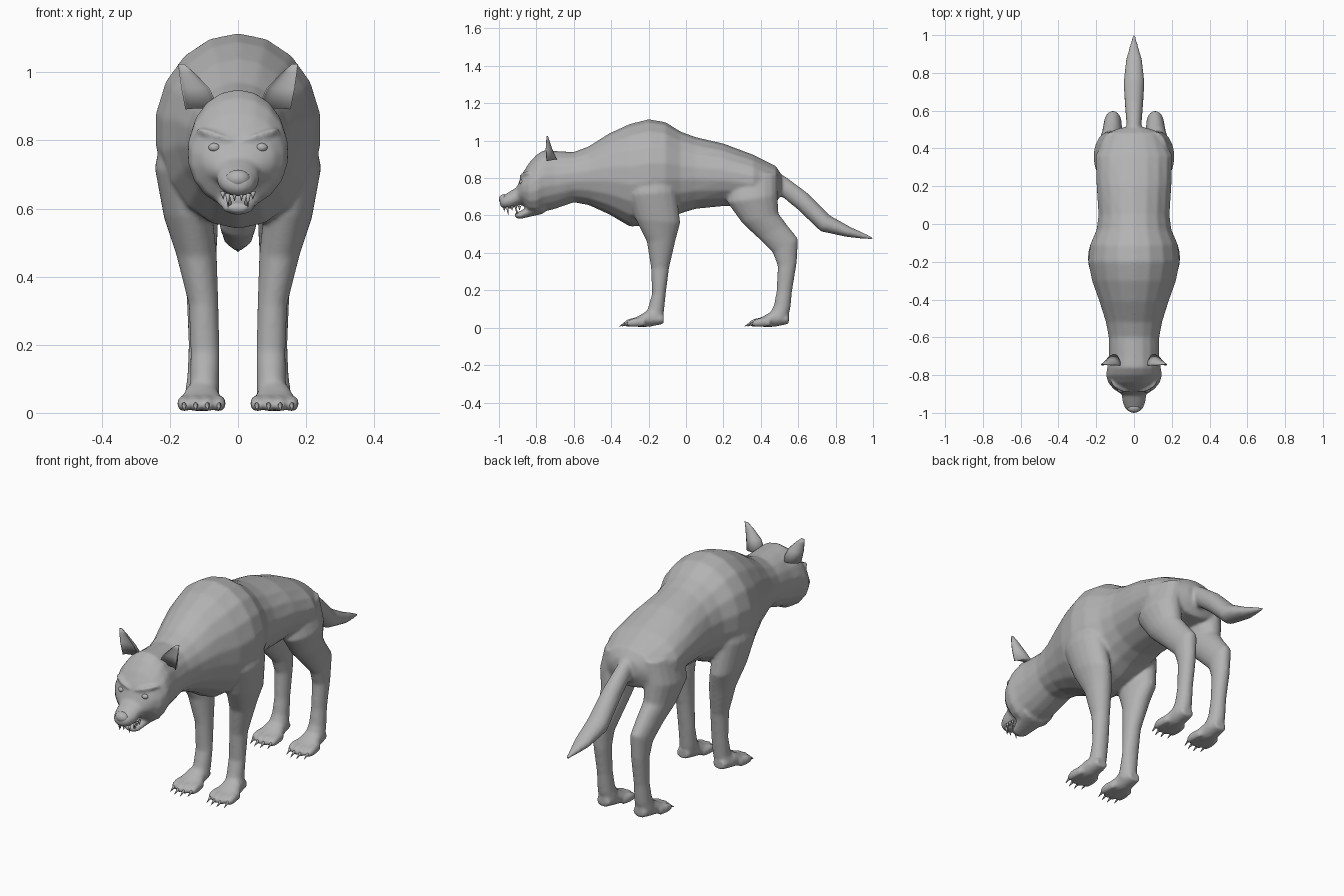
import bpy
import bmesh
import math
from mathutils import Vector

cube = bpy.data.objects.get("Cube")
if cube:
    bpy.data.objects.remove(cube, do_unlink=True)

# One colour for the whole animal
fur = bpy.data.materials.new("grey fur")
fur.use_nodes = True
fur.diffuse_color = (0.45, 0.45, 0.45, 1)
fur.node_tree.nodes["Principled BSDF"].inputs["Base Color"].default_value = fur.diffuse_color


def finish(name, bm):
    bmesh.ops.recalc_face_normals(bm, faces=bm.faces)
    mesh = bpy.data.meshes.new(name)
    bm.to_mesh(mesh)
    bm.free()
    mesh.materials.append(fur)
    mesh.shade_smooth()
    obj = bpy.data.objects.new(name, mesh)
    bpy.context.collection.objects.link(obj)
    return obj


def loft(name, stations, side=1, shift=(0, 0, 0), sides=18, cup=0):
    """Oval rings between two side-profile points: y, z, y, z, centre x, half width."""
    bm = bmesh.new()
    rings = []
    for y1, z1, y2, z2, x, width in stations:
        first, second = Vector((x, y1, z1)), Vector((x, y2, z2))
        centre, reach = (first + second) / 2, (first - second) / 2
        ring = []
        for i in range(sides):
            angle = math.tau * i / sides
            depth = math.cos(angle)
            if cup and depth > 0:
                depth *= -cup
            point = centre + reach * depth + Vector((width * math.sin(angle), 0, 0)) + Vector(shift)
            point.x *= side
            ring.append(bm.verts.new(point))
        rings.append(ring)
    for lower, upper in zip(rings, rings[1:]):
        for i in range(sides):
            j = (i + 1) % sides
            bm.faces.new((lower[i], lower[j], upper[j], upper[i]))
    bm.faces.new(rings[0])
    bm.faces.new(rings[-1])
    return finish(name, bm)


def upright(rows, x=0):
    """Expand y, top, bottom, half width into full stations."""
    return [(y, top, y, bottom, x, width) for y, top, bottom, width in rows]


def ball(name, centre, size):
    bm = bmesh.new()
    bmesh.ops.create_uvsphere(bm, u_segments=16, v_segments=10, radius=1)
    for v in bm.verts:
        v.co = Vector(centre) + Vector(a * b for a, b in zip(v.co, size))
    return finish(name, bm)


def spike(name, base, tip, radius):
    base, tip = Vector(base), Vector(tip)
    bm = bmesh.new()
    bmesh.ops.create_cone(bm, cap_ends=True, segments=8, radius1=radius,
                          radius2=radius * 0.1, depth=(tip - base).length)
    turn = (tip - base).to_track_quat("Z", "Y")
    for v in bm.verts:
        v.co = turn @ v.co + (base + tip) / 2
    return finish(name, bm)


# Torso, neck and skull in one run from rump to brow
torso = upright([
    (.51, .82, .72, .07), (.48, .865, .66, .15), (.36, .925, .655, .205),
    (.2, .985, .65, .2), (.05, 1.02, .635, .19), (-.03, 1.05, .61, .2),
    (-.11, 1.1, .57, .235), (-.2, 1.115, .545, .245), (-.3, 1.09, .54, .225),
    (-.41, 1.04, .605, .185), (-.52, .97, .655, .15), (-.6, .94, .67, .135),
    (-.7, .945, .635, .135), (-.76, .95, .62, .143), (-.8, .925, .6, .15),
    (-.84, .88, .61, .138), (-.875, .825, .66, .108), (-.905, .75, .67, .06)])
muzzle = upright([
    (-.82, .82, .66, .1), (-.89, .76, .655, .067), (-.94, .73, .635, .062),
    (-.98, .705, .638, .046), (-.995, .69, .655, .025)])
jaw = upright([
    (-.76, .68, .61, .08), (-.84, .65, .592, .06), (-.89, .622, .58, .045),
    (-.915, .615, .59, .028)])
tail = [
    (.45, .84, .46, .72, 0, .05), (.53, .81, .52, .695, 0, .04),
    (.65, .72, .6, .63, 0, .048), (.77, .6, .72, .515, 0, .056),
    (.88, .538, .86, .485, 0, .043), (1.005, .482, .995, .47, 0, .006)]

# Legs from shoulder or hip down to the ankle
front_leg = [
    (-.32, .87, -.06, .9, .14, .07), (-.31, .71, -.05, .73, .165, .08),
    (-.27, .58, -.03, .56, .145, .072), (-.21, .46, -.055, .47, .122, .06),
    (-.187, .32, -.09, .32, .101, .044), (-.182, .18, -.108, .18, .097, .043),
    (-.205, .1, -.118, .08, .098, .043), (-.23, .055, -.13, .03, .105, .05)]
hind_leg = [
    (.22, .81, .49, .83, .11, .07), (.22, .67, .49, .71, .13, .085),
    (.3, .56, .495, .61, .125, .068), (.385, .48, .54, .55, .116, .056),
    (.465, .4, .6, .475, .112, .047), (.49, .33, .592, .345, .11, .041),
    (.485, .2, .568, .2, .108, .037), (.47, .12, .558, .1, .108, .041),
    (.44, .06, .54, .035, .107, .05)]
foot = upright([
    (-.12, .07, .02, .035), (-.2, .095, .004, .052), (-.25, .065, .004, .062),
    (-.285, .048, .006, .06)], .107)
toe = upright([
    (-.235, .05, .008, .014), (-.285, .053, .004, .021), (-.315, .045, .005, .019),
    (-.333, .03, .01, .01)])
ear = [
    (-.81, .88, -.69, .9, .105, .05), (-.79, .95, -.715, .955, .125, .042),
    (-.768, .995, -.73, 1, .15, .023), (-.752, 1.024, -.738, 1.024, .167, .009)]

flesh = [loft("body", torso), loft("muzzle", muzzle), loft("jaw", jaw), loft("tail", tail)]
for side, label in ((1, "left"), (-1, "right")):
    flesh.append(loft(label + " front leg", front_leg, side))
    flesh.append(loft(label + " hind leg", hind_leg, side))
    # Paws share one shape, front and back
    for place, back in (("front", 0), ("hind", .67)):
        flesh.append(loft(f"{label} {place} foot", foot, side, (0, back, 0)))
        for i in range(4):
            x = .056 + .034 * i
            inset = .015 if i in (0, 3) else 0
            flesh.append(loft(f"{label} {place} toe {i}", toe, side, (x, back + inset, 0)))
            y = back + inset
            spike(f"{label} {place} claw {i}", (x * side, y - .32, .026),
                  (x * side, y - .357, .007), .009)
    # Angry brows sloping down to the nose
    brow = [(-.895, .805, -.87, .78, .02, .012), (-.892, .815, -.86, .79, .05, .022),
            (-.875, .83, -.84, .805, .085, .022), (-.85, .84, -.82, .82, .115, .012)]
    flesh.append(loft(label + " brow", brow, side))
    ball(label + " eye", (.069 * side, -.878, .779), (.018, .014, .013))
    loft(label + " ear", ear, side, cup=.35)
    # Fangs and small teeth
    spike(label + " upper fang", (.03 * side, -.955, .645), (.029 * side, -.95, .603), .008)
    spike(label + " lower fang", (.024 * side, -.902, .61), (.026 * side, -.912, .645), .007)
    for i in range(3):
        y = -.93 + .02 * i
        spike(f"{label} cheek tooth {i}", (.045 * side, y, .65), (.043 * side, y, .627), .008)
    spike(label + " front tooth", (.01 * side, -.972, .645), (.01 * side, -.972, .622), .007)

ball("nose", (0, -.973, .687), (.036, .027, .027))

# Fuse the fleshy parts into one continuous skin
bpy.ops.object.select_all(action="DESELECT")
for obj in flesh:
    obj.select_set(True)
body = flesh[0]
bpy.context.view_layer.objects.active = body
bpy.ops.object.join()
skin = body.modifiers.new("skin", "REMESH")
skin.mode = "VOXEL"
skin.voxel_size = 0.008
skin.use_smooth_shade = True
soften = body.modifiers.new("soften", "SMOOTH")
soften.factor = 0.5
soften.iterations = 8
for name in ("skin", "soften"):
    bpy.ops.object.modifier_apply(modifier=name)
